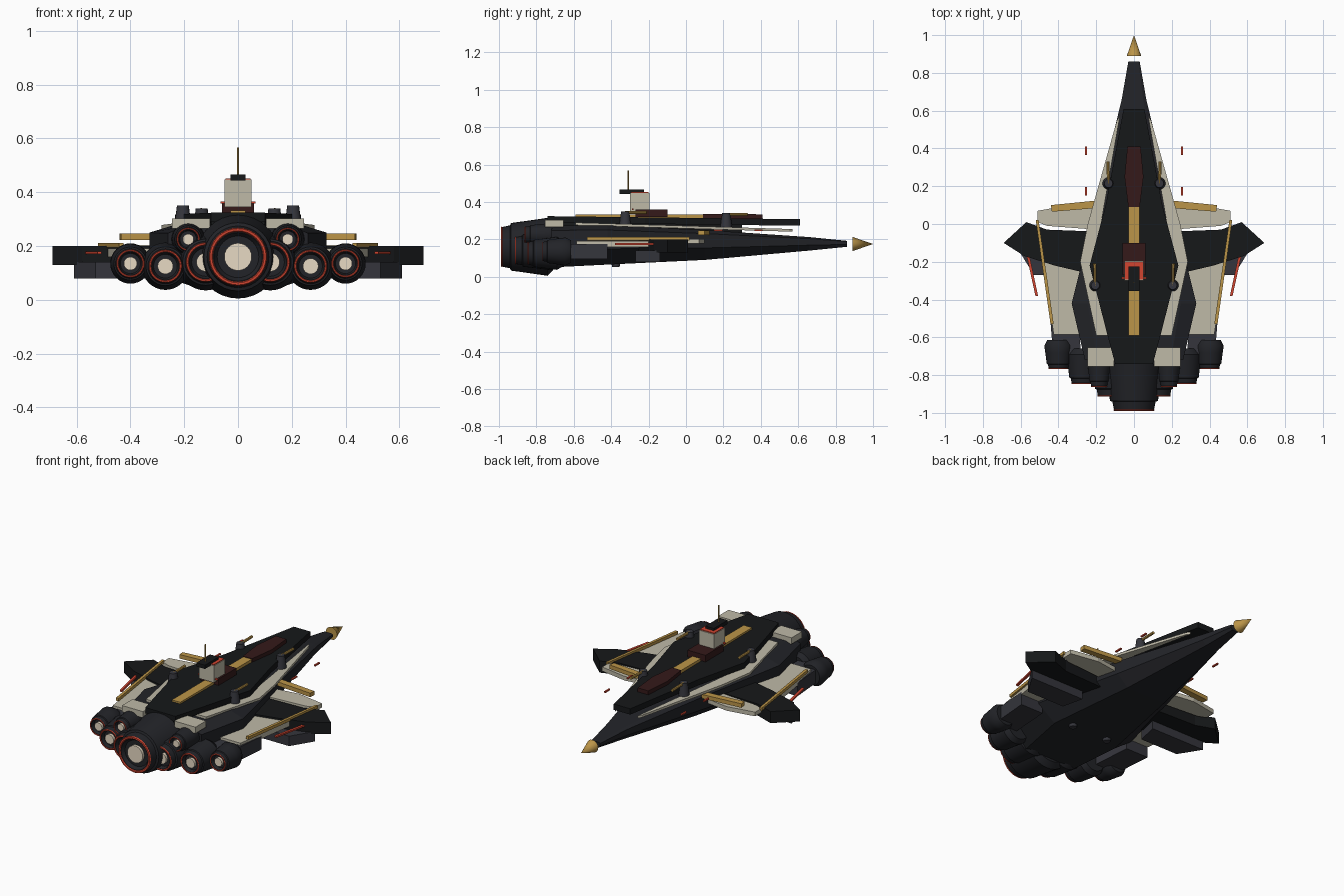
import bpy, bmesh, math
from mathutils import Vector, Matrix

if "Cube" in bpy.data.objects:
    bpy.data.objects.remove(bpy.data.objects["Cube"])


def material(name, r, g, b):
    m = bpy.data.materials.new(name)
    m.diffuse_color = (r, g, b, 1)
    m.use_nodes = True
    m.node_tree.nodes["Principled BSDF"].inputs["Base Color"].default_value = m.diffuse_color
    return m


BLACK = material("black", .008, .009, .010)
DARK = material("charcoal", .016, .017, .021)
GREY = material("slate", .035, .036, .045)
CREAM = material("cream", .52, .49, .39)
GOLD = material("gold", .50, .30, .065)
RED = material("red", .65, .06, .03)
MAROON = material("maroon", .035, .010, .010)
GLOW = material("engine_glow", .80, .70, .55)


def finish(name, bm, mat, smooth=False):
    bmesh.ops.recalc_face_normals(bm, faces=bm.faces)
    me = bpy.data.meshes.new(name)
    bm.to_mesh(me)
    bm.free()
    me.materials.append(mat)
    ob = bpy.data.objects.new(name, me)
    bpy.context.collection.objects.link(ob)
    if smooth:
        bpy.ops.object.select_all(action='DESELECT')
        ob.select_set(True)
        bpy.context.view_layer.objects.active = ob
        bpy.ops.object.shade_smooth_by_angle(angle=math.radians(35))
    return ob


def loft(name, rings, mat):
    bm = bmesh.new()
    vs = [[bm.verts.new(p) for p in ring] for ring in rings]
    n = len(vs[0])
    for a, b in zip(vs, vs[1:]):
        for i in range(n):
            bm.faces.new((a[i], a[(i + 1) % n], b[(i + 1) % n], b[i]))
    bm.faces.new(vs[0])
    bm.faces.new(vs[-1])
    return finish(name, bm, mat)


def plate(name, pts, thick, mat, slope=0, z=0, side=1):
    """Flat outline (x, y); top height is z - slope * y."""
    top = [(side * x, y, z - slope * y) for x, y in pts]
    return loft(name, [[(x, y, h - thick) for x, y, h in top], top], mat)


def box(name, x0, x1, y0, y1, z0, z1, mat, side=1):
    return plate(name, [(x0, y0), (x1, y0), (x1, y1), (x0, y1)], z1 - z0, mat, z=z1, side=side)


def rod(name, a, b, r0, r1, mat, n=12):
    a, b = Vector(a), Vector(b)
    d = b - a
    rot = d.to_track_quat('Z', 'Y').to_matrix().to_4x4()
    bm = bmesh.new()
    bmesh.ops.create_cone(bm, cap_ends=True, segments=n, radius1=r0, radius2=r1,
                          depth=d.length, matrix=Matrix.Translation((a + b) / 2) @ rot)
    return finish(name, bm, mat, True)


def lathe(name, x, z, profile, mat, n=32, closed=False):
    """Revolve (y, radius) points about an axis along y."""
    bm = bmesh.new()
    vs = [bm.verts.new((x + r, y, z)) for y, r in profile]
    edges = [bm.edges.new(p) for p in zip(vs, vs[1:])]
    if closed:
        edges.append(bm.edges.new((vs[-1], vs[0])))
    bmesh.ops.spin(bm, geom=vs + edges, cent=(x, 0, z), axis=(0, 1, 0),
                   angle=2 * math.pi, steps=n, use_merge=True)
    bmesh.ops.remove_doubles(bm, verts=bm.verts, dist=1e-5)
    return finish(name, bm, mat, True)


def engine(name, x, z, R, y0, y1):
    d = y0 - y1
    lathe(name + "_bell", x, z, [(y0 + .03, 0), (y0 + .03, R * .8), (y0, R), (y0 - d * .3, R * .93),
          (y0 - d * .8, R * .82), (y0 - d * .82, R * .74), (y1, R * .68), (y1, R * .58),
          (y1 + .02, R * .5), (y1 + .02, 0)], DARK)
    ring = [(y1 + R * .04 * math.sin(a), R * (.65 + .05 * math.cos(a)))
            for a in [i * math.pi / 3 for i in range(6)]]
    lathe(name + "_red_ring", x, z, ring, RED, closed=True)
    rod(name + "_core", (x, y1 + .03, z), (x, y1 + .004, z), R * .33, R * .33, GLOW, 24)


# Hull: faceted wedge with a flat top and chamfered keel
rings = []
for y, w, zb, zt in [(.86, .03, .16, .192), (.66, .065, .14, .212), (.1, .2, .09, .25),
                     (-.42, .33, .065, .275), (-.72, .26, .05, .275)]:
    zm = zb + (zt - zb) * .4
    half = [(w * .75, zt), (w, zt - (zt - zb) * .12), (w, zm), (w * .65, zb)]
    rings.append([(x, y, z) for x, z in half] + [(-x, y, z) for x, z in reversed(half)])
loft("hull", rings, DARK)
rod("nose_cone", (0, .89, .175), (0, 1, .175), .038, 0, GOLD, 16)

# Upper deck, spine strip and canopy
deck = [(.055, .61), (.15, .1), (.235, -.22), (.14, -.59), (.10, -.74)]
plate("upper_deck", deck + [(-x, y) for x, y in reversed(deck)], .035, BLACK, .012, .315)
plate("deck_riser", [(.05, .3), (.17, -.22), (.1, -.72), (-.1, -.72), (-.17, -.22), (-.05, .3)],
      .08, BLACK, .012, .285)
box("spine_strip", -.028, .028, -.59, .1, .31, .332, GOLD)
plate("canopy", [(-.035, .41), (.035, .41), (.05, .25), (.03, .09), (-.03, .09), (-.05, .25)],
      .03, MAROON, .005, .336)

# Command tower
box("tower_base", -.06, .06, -.27, -.1, .32, .36, MAROON)
box("tower_base_trim", -.065, .065, -.29, -.28, .358, .366, RED)
box("tower", -.05, .05, -.3, -.195, .345, .447, CREAM)
box("tower_trim", -.047, .047, -.295, -.2, .446, .452, RED)
box("tower_bridge", -.028, .028, -.355, -.225, .443, .466, BLACK)
rod("antenna", (0, -.31, .46), (0, -.31, .567), .004, .004, GOLD, 8)

# Main engine
engine("main_engine", 0, .16, .155, -.74, -.985)

for s, tag in ((-1, "left"), (1, "right")):
    # Smaller engines
    for label, x, z, R, y0, y1 in [("inner", .12, .14, .105, -.72, -.91),
                                   ("middle", .27, .125, .088, -.69, -.845),
                                   ("outer", .4, .135, .075, -.645, -.765),
                                   ("upper", .185, .225, .062, -.72, -.86)]:
        engine(f"{label}_engine_{tag}", s * x, z, R, y0, y1)
    # Engine housings
    plate("engine_pylon_" + tag, [(.30, -.42), (.45, -.42), (.43, -.67), (.28, -.70)],
          .08, GREY, z=.176, side=s)
    box("rear_cowl_" + tag, .105, .245, -.755, -.655, .265, .303, CREAM, s)
    # Cream armour strip beside the deck
    plate("hull_strip_" + tag, [(.075, .57), (.09, .55), (.245, 0), (.285, -.2), (.2, -.59),
                                (.13, -.59), (.21, -.2)], .014, CREAM, .03, .272, s)
    # Wing blade, lower fin and wing plates
    plate("wing_blade_" + tag, [(.2, -.04), (.46, -.03), (.57, .01), (.69, -.1), (.58, -.17),
                                (.42, -.22), (.25, -.26)], .07, BLACK, z=.2, side=s)
    plate("wing_lower_fin_" + tag, [(.25, -.14), (.61, -.14), (.53, -.27), (.28, -.27)],
          .06, GREY, z=.14, side=s)
    plate("wing_front_plate_" + tag, [(.2, .08), (.34, .1), (.51, .07), (.51, .01), (.46, -.01),
                                      (.2, -.03)], .025, CREAM, z=.203, side=s)
    plate("wing_rear_plate_" + tag, [(.28, -.2), (.42, -.2), (.485, -.19), (.425, -.585),
                                     (.28, -.585)], .03, CREAM, z=.19, side=s)
    # Gold and red trim
    plate("wing_gold_rail_" + tag, [(.505, .02), (.52, .02), (.442, -.53), (.425, -.53)],
          .018, GOLD, z=.212, side=s)
    plate("wing_gold_bar_" + tag, [(.19, .125), (.44, .1), (.435, .065), (.19, .085)],
          .024, GOLD, z=.246, side=s)
    plate("wing_red_line_" + tag, [(.555, -.16), (.57, -.16), (.522, -.38), (.508, -.38)],
          .01, RED, z=.18, side=s)
    for i, y in enumerate((.365, .15)):
        box(f"red_marker_{i}_{tag}", .25, .26, y, y + .045, .245, .253, RED, s)
    # Deck turrets and keel turret
    for i, (x, y) in enumerate(((.135, .215), (.205, -.325))):
        z = .315 if i == 0 else .325
        rod(f"turret_{i}_{tag}", (s * x, y, z - .05), (s * x, y, z + .025), .032, .022, GREY, 16)
        rod(f"turret_barrel_{i}_{tag}", (s * x, y, z + .018), (s * (x + .003), y + .115, z + .018),
            .008, .008, GOLD, 8)
    rod("keel_turret_" + tag, (s * .12, -.375, .09), (s * .12, -.375, .053), .028, .02, GREY, 16)
